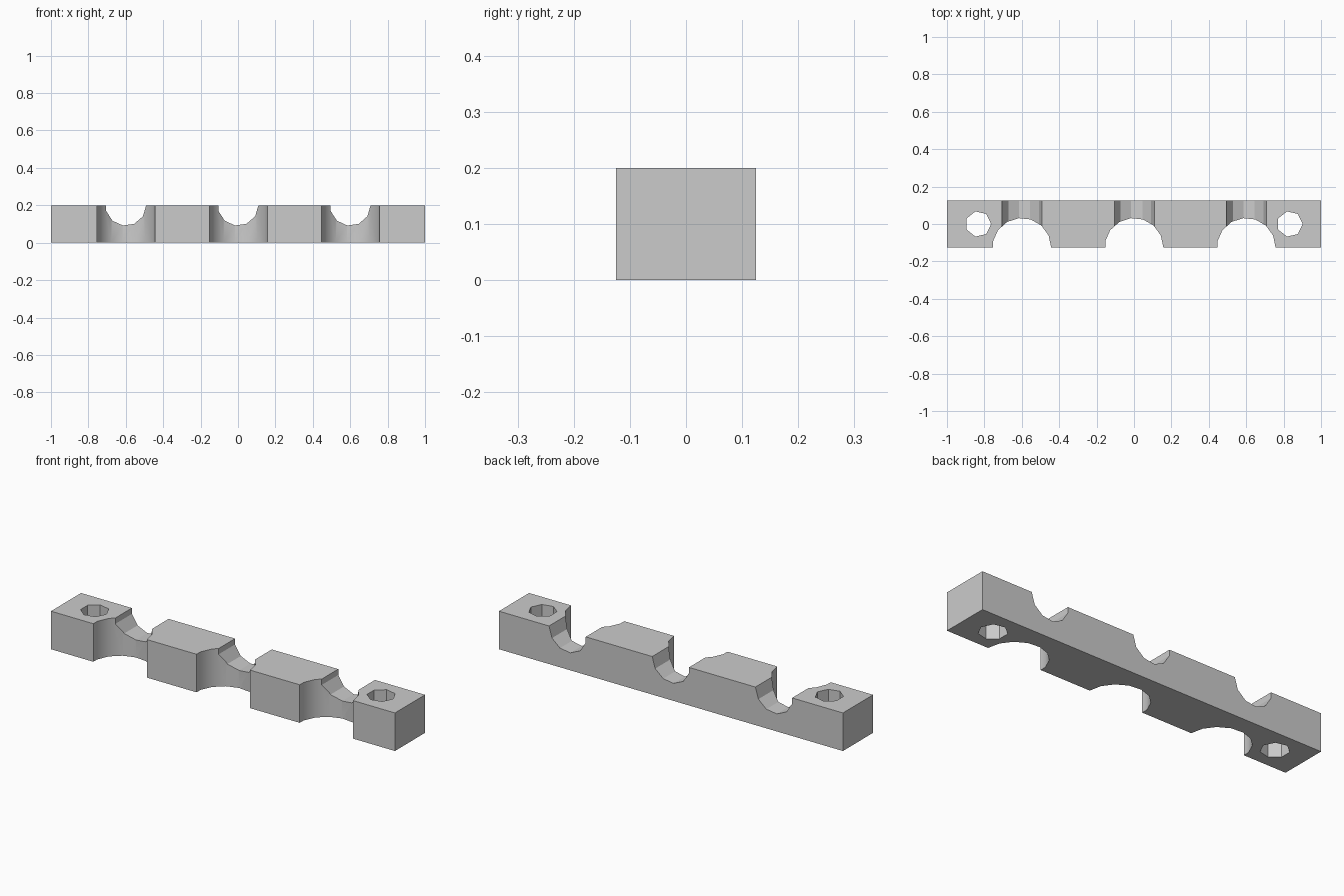
import bpy
import bmesh
from math import cos, sin, tau
from mathutils import Vector

cube = bpy.data.objects.get("Cube")
if cube:
    bpy.data.objects.remove(cube, do_unlink=True)

LENGTH, DEPTH, HEIGHT = 2.0, 0.25, 0.2

# Single flat grey
grey = bpy.data.materials.new("plain_grey")
grey.use_nodes = True
colour = (0.6, 0.6, 0.6, 1)
grey.diffuse_color = colour
grey.node_tree.nodes["Principled BSDF"].inputs["Base Color"].default_value = colour


def prism(name, outline, extrude):
    """Extrude a closed outline into a solid object."""
    bm = bmesh.new()
    face = bm.faces.new([bm.verts.new(p) for p in outline])
    ext = bmesh.ops.extrude_face_region(bm, geom=[face])["geom"]
    top = [v for v in ext if isinstance(v, bmesh.types.BMVert)]
    bmesh.ops.translate(bm, verts=top, vec=extrude)
    bmesh.ops.recalc_face_normals(bm, faces=bm.faces)
    mesh = bpy.data.meshes.new(name)
    bm.to_mesh(mesh)
    bm.free()
    mesh.materials.append(grey)
    obj = bpy.data.objects.new(name, mesh)
    bpy.context.collection.objects.link(obj)
    return obj


def ring(centre, radius, sides, axis):
    """Regular polygon with its first corner toward +x, in the plane facing axis."""
    other = Vector((0, 1, 0)) if axis == "z" else Vector((0, 0, -1))
    return [Vector(centre) + radius * (Vector((cos(a), 0, 0)) + other * sin(a))
            for a in (tau * i / sides for i in range(sides))]


# Bar
x, y = LENGTH / 2, DEPTH / 2
bar = prism("clamp_bar", [(-x, -y, 0), (x, -y, 0), (x, y, 0), (-x, y, 0)], (0, 0, HEIGHT))

cutters = []
through_z, through_y = (0, 0, HEIGHT + 0.2), (0, DEPTH + 0.2, 0)

# Upright scallops in the front, each with a round groove across the top
for cx in (-0.6, 0, 0.6):
    cutters.append(prism("scallop_cutter", ring((cx, -y, -0.1), 0.157, 15, "z"), through_z))
    cutters.append(prism("groove_cutter", ring((cx, -y - 0.1, HEIGHT), 0.109, 11, "y"), through_y))

# Bolt holes at the ends
for cx in (-0.833, 0.833):
    cutters.append(prism("bolt_hole_cutter", ring((cx, 0, -0.1), 0.069, 7, "z"), through_z))

for cutter in cutters:
    cutter.hide_render = True
    mod = bar.modifiers.new(cutter.name, "BOOLEAN")
    mod.operation = "DIFFERENCE"
    mod.solver = "EXACT"
    mod.object = cutter

# Bake the cuts and drop the cutters
bpy.context.view_layer.update()
result = bpy.data.meshes.new_from_object(bar.evaluated_get(bpy.context.evaluated_depsgraph_get()))
bar.modifiers.clear()
bar.data = result
for cutter in cutters:
    bpy.data.objects.remove(cutter, do_unlink=True)

# Smooth scallop walls, crisp grooves and holes
for obj in bpy.context.selected_objects:
    obj.select_set(False)
bar.select_set(True)
bpy.context.view_layer.objects.active = bar
bpy.ops.object.shade_smooth_by_angle(angle=0.5)
